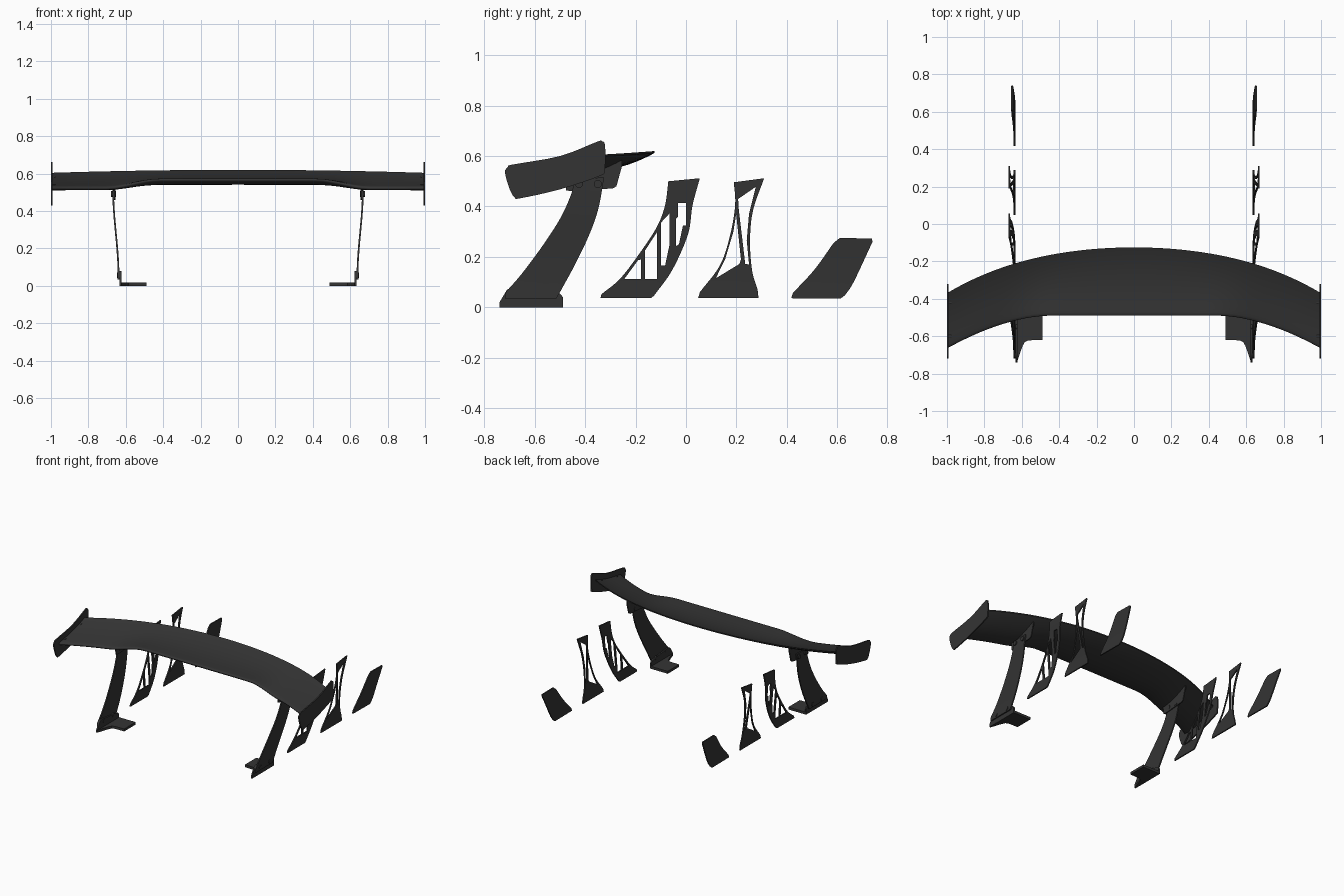
import bpy, bmesh, math
from mathutils import Vector, Matrix

if "Cube" in bpy.data.objects:
    bpy.data.objects.remove(bpy.data.objects["Cube"])

black = bpy.data.materials.new("satin black")
black.diffuse_color = (0.034, 0.034, 0.034, 1)
black.use_nodes = True
black.node_tree.nodes["Principled BSDF"].inputs["Base Color"].default_value = black.diffuse_color


def finish(name, bm, mirror=True, angle=35):
    bmesh.ops.recalc_face_normals(bm, faces=bm.faces[:])
    me = bpy.data.meshes.new(name)
    bm.to_mesh(me)
    bm.free()
    me.materials.append(black)
    me.shade_smooth()
    me.set_sharp_from_angle(angle=math.radians(angle))
    ob = bpy.data.objects.new(name, me)
    bpy.context.collection.objects.link(ob)
    if mirror:
        ob.modifiers.new("mirror", 'MIRROR').use_mirror_merge = False
    return ob


def spline(pts, n=5):
    # Catmull-Rom curve through the points
    p = [Vector(q) for q in pts]
    p = [2 * p[0] - p[1]] + p + [2 * p[-1] - p[-2]]
    out = []
    for a, b, c, d in zip(p, p[1:], p[2:], p[3:]):
        for i in range(n):
            t = i / n
            out.append(0.5 * (2 * b + (c - a) * t + (2 * a - 5 * b + 4 * c - d) * t * t
                              + (3 * b - a - 3 * c + d) * t ** 3))
    return out + [p[-2]]


def smooth(t):
    t = min(max(t, 0), 1)
    return t * t * (3 - 2 * t)


def stay_x(z):
    # sideways lean of every upright
    return 0.636 + 0.029 * smooth((z - 0.05) / 0.46)


def leaning(dx, th):
    return lambda u, v, k: (stay_x(v) + dx + k * th, u, v)


def upright_plane(x, th):
    return lambda u, v, k: (x + k * th, u, v)


def plate(name, loops, place, cuts=0):
    # filled outline (first loop) with holes, given thickness and placed
    bm = bmesh.new()
    for loop in loops:
        vs = [bm.verts.new((0, q[0], q[1])) for q in loop]
        for a, b in zip(vs, vs[1:] + vs[:1]):
            bm.edges.new((a, b))
    bmesh.ops.triangle_fill(bm, use_beauty=True, edges=bm.edges[:], normal=(1, 0, 0))
    for i in range(cuts):
        bmesh.ops.bisect_plane(bm, geom=bm.verts[:] + bm.edges[:] + bm.faces[:],
                               plane_co=(0, 0, 0.06 + 0.44 * i / cuts), plane_no=(0, 0, 1))
    r = bmesh.ops.extrude_face_region(bm, geom=bm.faces[:], use_keep_orig=True)
    for v in r['geom']:
        if isinstance(v, bmesh.types.BMVert):
            v.co.x = 1
    for v in bm.verts:
        v.co = place(v.co.y, v.co.z, v.co.x)
    return finish(name, bm)


def bolts(name, spots, r, length):
    bm = bmesh.new()
    for s in spots:
        bmesh.ops.create_cone(bm, cap_ends=True, segments=12, radius1=r, radius2=r, depth=length,
                              matrix=Matrix.Translation(s) @ Matrix.Rotation(math.pi / 2, 4, 'Y'))
    finish(name, bm)


# wing blade: curved section swept across the span
def wing_section(x, n=14):
    t = abs(x)
    side = smooth((t - 0.42) / 0.28)
    y0 = -0.49 - 0.5 * max(t - 0.45, 0) ** 1.75
    y1 = -0.125 - 0.19 * t * t - 0.055 * t ** 4
    z0 = 0.566 - 0.044 * side
    z1 = 0.616 - 0.016 * t * t
    sag = 0.03 - 0.012 * side
    top, low = [], []
    for i in range(n + 1):
        s = (1 - math.cos(math.pi * i / n)) / 2
        h = 0.004 + 0.03 * math.sqrt(s) * (1 - s) if 0 < i else 0.002
        y = y0 + (y1 - y0) * s
        z = z0 + (z1 - z0) * s - sag * 4 * s * (1 - s)
        top.append((x, y, z + h))
        low.append((x, y, z - h))
    return top + low[::-1]


bm = bmesh.new()
N = 48
rings = [[bm.verts.new(p) for p in wing_section(-0.992 + 1.984 * i / N)] for i in range(N + 1)]
for a, b in zip(rings, rings[1:]):
    for j in range(len(a)):
        k = (j + 1) % len(a)
        bm.faces.new((a[j], a[k], b[k], b[j]))
bm.faces.new(rings[0])
bm.faces.new(rings[-1])
finish("wing_blade", bm, mirror=False, angle=50)

# end plates
end = spline([(-0.706, 0.558), (-0.69, 0.566), (-0.5, 0.6), (-0.355, 0.656), (-0.333, 0.659),
              (-0.321, 0.64), (-0.322, 0.55), (-0.34, 0.522), (-0.5, 0.468), (-0.655, 0.433),
              (-0.68, 0.436), (-0.7, 0.47), (-0.718, 0.535), (-0.706, 0.558)], 4)[:-1]
plate("end_plate", [end], upright_plane(0.991, 0.009))
bolts("end_plate_bolt", [(0.987, -0.6, 0.535), (0.987, -0.42, 0.575)], 0.009, 0.02)

# main uprights
left = spline([(-0.45, 0.51), (-0.452, 0.46), (-0.495, 0.36), (-0.565, 0.25), (-0.65, 0.135), (-0.715, 0.06)])
right = spline([(-0.5, 0.06), (-0.44, 0.17), (-0.385, 0.285), (-0.348, 0.39), (-0.325, 0.515)])
plate("main_upright", [left + [Vector((-0.718, 0.034)), Vector((-0.515, 0.034))] + right],
      leaning(-0.002, 0.009), 10)

# wing brackets above the uprights
plate("wing_bracket", [[(-0.476, 0.464), (-0.45, 0.46), (-0.29, 0.472), (-0.276, 0.48), (-0.254, 0.56),
                        (-0.254, 0.588), (-0.35, 0.552), (-0.48, 0.523)]], upright_plane(0.655, 0.008))
bolts("bracket_bolt", [(0.666, -0.425, 0.49), (0.666, -0.35, 0.49)], 0.016, 0.026)

# feet: side flange and inward flat tab
plate("foot_flange", [[(-0.74, 0), (-0.74, 0.02), (-0.71, 0.07), (-0.69, 0.08), (-0.52, 0.06),
                       (-0.5, 0.055), (-0.488, 0.04), (-0.488, 0)]], upright_plane(0.624, 0.01))
plate("foot_tab", [[(0.49, -0.488), (0.49, -0.62), (0.565, -0.622), (0.585, -0.632), (0.597, -0.655),
                    (0.625, -0.738), (0.634, -0.738), (0.634, -0.488)]],
      lambda u, v, k: (u, v, 0.018 * k))
bolts("foot_bolt", [(0.635, -0.66, 0.056), (0.635, -0.55, 0.056)], 0.014, 0.024)

# spare upright with slotted cut-outs
left = spline([(-0.07, 0.5), (-0.083, 0.405), (-0.115, 0.32), (-0.18, 0.22), (-0.26, 0.115), (-0.335, 0.052)])
right = spline([(-0.128, 0.045), (-0.055, 0.147), (0.008, 0.29), (0.026, 0.405), (0.055, 0.512)])
slots = [
    [(-0.245, 0.112), (-0.178, 0.112), (-0.178, 0.19), (-0.19, 0.187)],
    [(-0.163, 0.112), (-0.115, 0.112), (-0.115, 0.298), (-0.163, 0.225)],
    [(-0.1, 0.165), (-0.083, 0.165), (-0.065, 0.25), (-0.065, 0.373), (-0.1, 0.335)],
    [(-0.04, 0.243), (-0.028, 0.25), (-0.012, 0.325), (0.0, 0.325), (0.0, 0.413),
     (-0.032, 0.413), (-0.032, 0.36), (-0.04, 0.35)],
]
plate("slotted_upright", [left + [Vector((-0.34, 0.036)), Vector((-0.14, 0.036))] + right] + slots,
      leaning(-0.002, 0.009), 10)

# spare upright with open frame and diagonal strut
left = spline([(0.19, 0.496), (0.195, 0.405), (0.175, 0.286), (0.135, 0.167), (0.055, 0.06)])
right = spline([(0.284, 0.07), (0.262, 0.147), (0.254, 0.266), (0.266, 0.385), (0.31, 0.512)])
windows = [
    [(0.118, 0.115), (0.212, 0.172), (0.218, 0.19), (0.199, 0.37), (0.188, 0.3), (0.155, 0.19)],
    [(0.235, 0.172), (0.25, 0.17), (0.241, 0.266), (0.25, 0.37), (0.277, 0.478), (0.207, 0.43), (0.208, 0.4)],
]
plate("framed_upright", [left + [Vector((0.048, 0.036)), Vector((0.288, 0.036))] + right] + windows,
      leaning(-0.002, 0.009), 10)

# short solid spare upright
left = spline([(0.585, 0.255), (0.51, 0.15), (0.425, 0.058)])
right = spline([(0.63, 0.047), (0.665, 0.1), (0.74, 0.26)])
plate("short_upright", [left + [Vector((0.417, 0.036)), Vector((0.612, 0.034))] + right
                        + [Vector((0.737, 0.273)), Vector((0.61, 0.275))]], leaning(-0.002, 0.009), 10)
